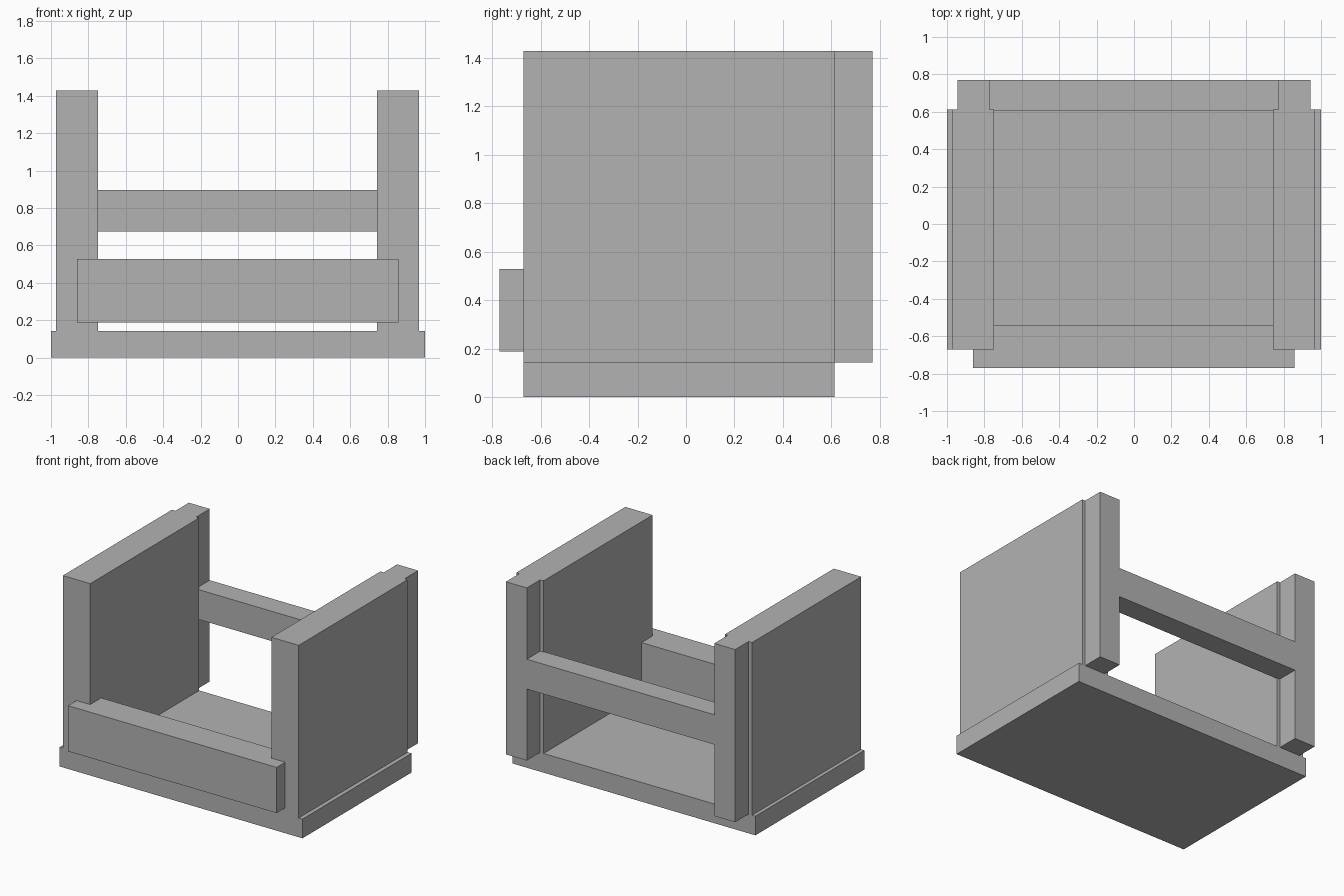
import bpy
import bmesh
from mathutils import Vector

old = bpy.data.objects.get("Cube")
if old:
    bpy.data.objects.remove(old, do_unlink=True)

# Single flat colour
grey = bpy.data.materials.new("plain_grey")
grey.use_nodes = True
colour = (0.45, 0.45, 0.45, 1.0)
grey.diffuse_color = colour
grey.node_tree.nodes["Principled BSDF"].inputs["Base Color"].default_value = colour


def box(name, x, y, z):
    """Add a sharp-edged block spanning the given (min, max) ranges."""
    low, high = (Vector(corner) for corner in zip(x, y, z))
    size = high - low
    bm = bmesh.new()
    bmesh.ops.create_cube(bm, size=1.0)
    bmesh.ops.scale(bm, vec=size, verts=bm.verts)
    mesh = bpy.data.meshes.new(name)
    bm.to_mesh(mesh)
    bm.free()
    mesh.materials.append(grey)
    obj = bpy.data.objects.new(name, mesh)
    obj.location = (low + high) / 2
    bpy.context.collection.objects.link(obj)
    return obj


FRONT, BACK = -0.67, 0.612      # depth of the base and side panels
BASE_TOP, TOP = 0.143, 1.428

# Base slab
box("base", (-1, 1), (FRONT, BACK), (0, BASE_TOP))

# Side panels and the posts behind them
box("left_panel", (0.744, 0.969), (FRONT, BACK), (BASE_TOP, TOP))
box("right_panel", (-0.973, -0.748), (FRONT, BACK), (BASE_TOP, TOP))
box("left_back_post", (0.772, 0.944), (0.604, 0.77), (BASE_TOP, TOP))
box("right_back_post", (-0.944, -0.772), (0.604, 0.77), (BASE_TOP, TOP))

# Cross rails
box("back_rail", (-0.775, 0.775), (0.604, 0.77), (0.675, 0.897))
box("front_rail", (-0.86, 0.857), (-0.77, -0.54), (0.188, 0.528))
